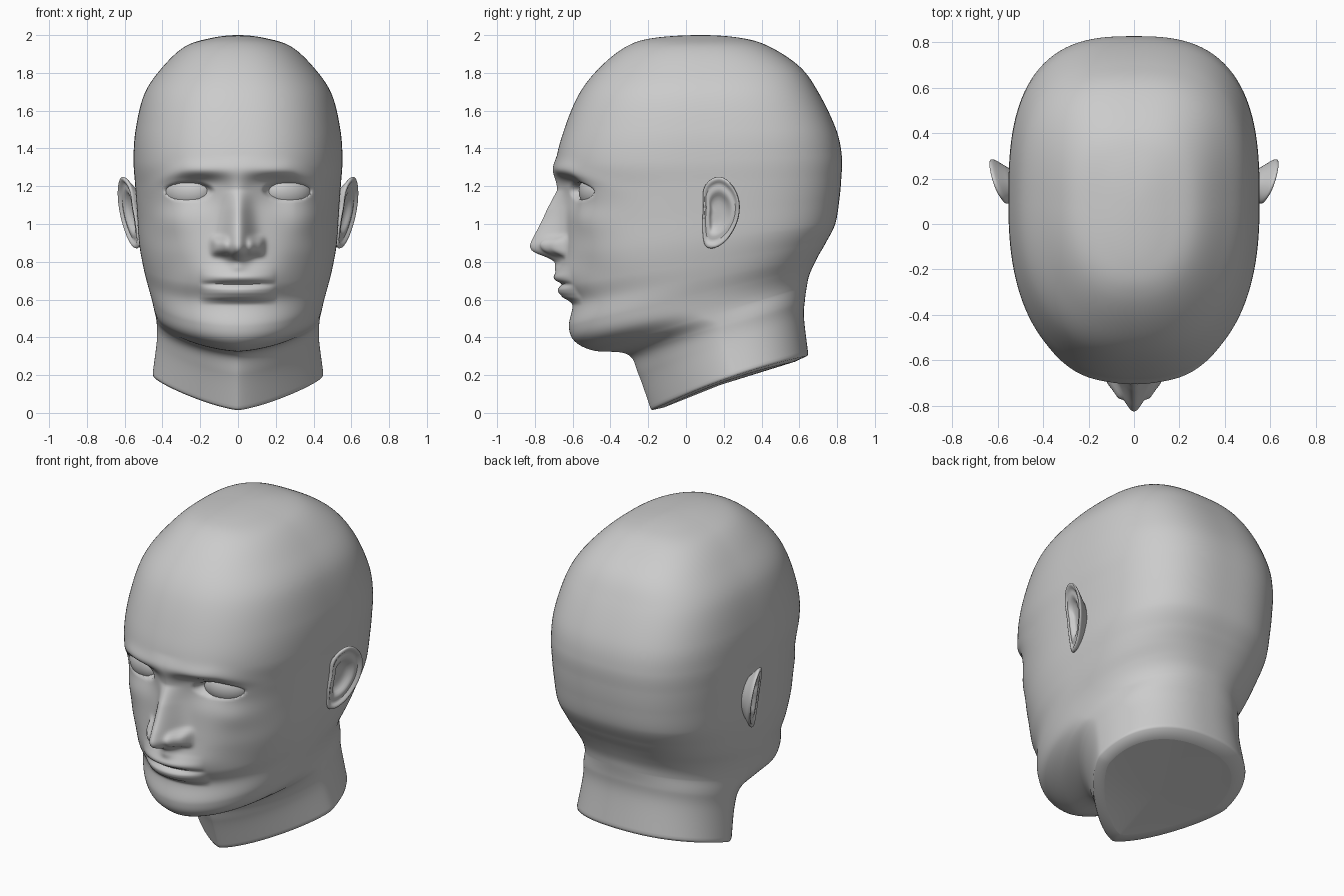
import bpy, bmesh, math
from mathutils import Matrix, Vector

if "Cube" in bpy.data.objects:
    bpy.data.objects.remove(bpy.data.objects["Cube"])

# ---------- helpers ----------
def catmull(p0, p1, p2, p3, t):
    return [0.5 * (2 * b + (c - a) * t + (2 * a - 5 * b + 4 * c - d) * t * t
                   + (3 * b - a - 3 * c + d) * t ** 3)
            for a, b, c, d in zip(p0, p1, p2, p3)]

def clamp(v):
    return max(0.0, min(1.0, v))

def smooth(v):
    v = clamp(v)
    return v * v * (3 - 2 * v)

def table(pts, z):
    """Linear lookup in a list of (z, value), z descending."""
    if z >= pts[0][0]:
        return pts[0][1]
    for (z0, v0), (z1, v1) in zip(pts, pts[1:]):
        if z >= z1:
            return v0 + (v1 - v0) * (z0 - z) / (z0 - z1)
    return pts[-1][1]

def bump(u, v, power=2):
    return math.exp(-abs(u) ** power - abs(v) ** power)

def finish(bm, name, angle=60):
    bmesh.ops.recalc_face_normals(bm, faces=bm.faces)
    mesh = bpy.data.meshes.new(name)
    bm.to_mesh(mesh)
    bm.free()
    ob = bpy.data.objects.new(name, mesh)
    bpy.context.collection.objects.link(ob)
    bpy.ops.object.select_all(action='DESELECT')
    ob.select_set(True)
    bpy.context.view_layer.objects.active = ob
    bpy.ops.object.shade_smooth_by_angle(angle=math.radians(angle))
    return ob

def skin(bm, rings):
    """Quads between successive closed rings of vertices."""
    for a, b in zip(rings, rings[1:]):
        n = len(a)
        for k in range(n):
            bm.faces.new((a[k], a[(k + 1) % n], b[(k + 1) % n], b[k]))

def fan(bm, ring, co):
    c = bm.verts.new(co)
    for k in range(len(ring)):
        bm.faces.new((ring[k], ring[(k + 1) % len(ring)], c))

# ---------- face relief (forward offset at x, z) ----------
RIDGE = [(1.36, 0), (1.30, .012), (1.24, .02), (1.18, .026), (1.08, .095), (1.0, .137),
         (.94, .168), (.89, .187), (.865, .18), (.845, .152), (.825, .085), (.80, .035),
         (.77, .022), (.74, 0)]
RIDGE_W = [(1.3, .09), (1.2, .058), (1.1, .06), (1.0, .068), (.89, .075), (.82, .06), (.77, .045)]
LIPS = [(.78, 0), (.75, .01), (.72, .028), (.70, .024), (.688, 0), (.68, -.007), (.672, .01),
        (.655, .035), (.635, .045), (.61, .04), (.595, .018), (.575, 0)]

def relief(x, z):
    x = abs(x)
    # nose ridge and wings
    d = table(RIDGE, z) * math.exp(-(x / table(RIDGE_W, z)) ** 2)
    d += .06 * bump((x - .095) / .042, (z - .882) / .045, 4)
    # brow and eye socket with lids
    brow = 1.285 - .9 * max(0, x - .26) ** 1.5
    d += .018 * bump((x - .22) / .2, (z - brow) / .045)
    dz = z - (1.18 - .3 * max(0, x - .3))
    d -= .065 * math.exp(-((x - .21) / .125) ** 2 - (abs(dz) / (.075 if dz > 0 else .1)) ** (4 if dz > 0 else 2))
    e = ((x - .26) / .13) ** 2 + ((z - 1.175) / .045) ** 2
    d += .018 * math.exp(-e / 3) - .045 * smooth((1.05 - e) / .4)
    # cheeks
    d += .02 * bump((x - .36) / .1, (z - 1.02) / .08)
    d -= .012 * bump((x - .34) / .1, (z - .76) / .1)
    # mouth
    d += .03 * bump(x / .2, (z - .73) / .08)
    d += table(LIPS, z) * max(0, 1 - (x / .2) ** 2) ** .7
    return d

# ---------- head and neck: tilted rings ----------
# front z, front y, back z, back y, half width, roundness of front half
ROWS = [
    (1.985, .33, 1.985, -.17, -.14, 2.2),
    (2.00, .08, 2.00, .08, 0, 2.2),
    (1.985, -.17, 1.985, .29, .14, 2.2),
    (1.94, -.315, 1.94, .44, .28, 2.25),
    (1.83, -.455, 1.83, .605, .40, 2.3),
    (1.69, -.565, 1.69, .705, .495, 2.35),
    (1.50, -.645, 1.50, .795, .542, 2.4),
    (1.32, -.688, 1.36, .825, .553, 2.4),
    (1.18, -.655, 1.24, .822, .545, 2.4),
    (1.00, -.635, 1.13, .812, .535, 2.4),
    (.82, -.645, 1.00, .79, .525, 2.3),
    (.68, -.64, .90, .74, .505, 2.15),
    (.58, -.60, .83, .70, .485, 2.1),
    (.46, -.62, .77, .67, .46, 2.05),
    (.38, -.59, .72, .65, .445, 1.95),
    (.33, -.49, .67, .64, .435, 1.6),
    (.31, -.31, .60, .63, .43, 1.5),
    (.20, -.25, .50, .625, .43, 1.4),
    (.00, -.18, .29, .65, .455, 1.35),
]
ROWS.append(tuple(2 * a - b for a, b in zip(ROWS[-1], ROWS[-2])))
SEG, STEP = 240, 16

def head_ring(bm, i, t):
    zf, yf, zb, yb, w, nf = catmull(*ROWS[i - 1:i + 3], t)
    g = i + t
    nb = 2.8 - .5 * clamp((g - 10) / 5)
    bow = .03 * clamp((g - 16) / 2)
    yc = yf + .52 * (yb - yf)
    ring = []
    for k in range(SEG):
        u = 2 * math.pi * k / SEG
        a = u - .6 * math.sin(u)          # more points on the face
        s, c = math.sin(a), math.cos(a)
        n, depth = (nf, yc - yf) if c > 0 else (nb, yb - yc)
        r = ((abs(s) / w) ** n + (abs(c) / depth) ** n) ** (-1 / n)
        x, y = s * r, yc - c * r
        f = clamp((y - yf) / (yb - yf))
        z = zf + (zb - zf) * f + bow * 4 * f * (1 - f)
        if y < -.2 and .5 < z < 1.5:
            y -= relief(x, z) * smooth((-.2 - y) / .2)
        ring.append(bm.verts.new((x, y, z)))
    return ring

bm = bmesh.new()
rings = []
for i in range(1, 18):
    rings += [head_ring(bm, i, j / STEP) for j in range(1 if i == 1 else 0, STEP)]
rings.append(head_ring(bm, 17, 1))
skin(bm, rings)
fan(bm, rings[0], (0, .08, 2.0))
fan(bm, rings[-1], (0, .22, .17))
head = finish(bm, "head")
mod = head.modifiers.new("soften", 'SMOOTH')
mod.factor, mod.iterations = .5, 3

# ---------- eyes ----------
bm = bmesh.new()
bmesh.ops.create_uvsphere(bm, u_segments=32, v_segments=20, radius=1,
    matrix=Matrix.Translation((.262, -.472, 1.175)) @ Matrix.Rotation(.35, 4, 'Z')
    @ Matrix.Diagonal((.135, .09, .1, 1)))
finish(bm, "eyes").modifiers.new("mirror", 'MIRROR')

# ---------- ears ----------
OUTLINE = [(.09, 1.18), (.127, 1.237), (.19, 1.252), (.254, 1.2), (.286, 1.114), (.275, 1.013),
           (.222, .918), (.153, .87), (.098, .886), (.085, .997), (.09, 1.09)]
# scale about the ear centre, outward offset
SECTION = [(.5, -.08), (.72, -.035), (.93, -.008), (1.0, .006), (.96, .019), (.87, .018),
           (.79, -.002), (.66, .008), (.54, .002), (.42, -.022), (.2, -.026)]
n = len(OUTLINE)
curve = [catmull(*(OUTLINE[(k + o) % n] for o in (-1, 0, 1, 2)), j / 5)
         for k in range(n) for j in range(5)]

def ear_point(y, z, s, h):
    y, z = .17 + (y - .17) * s, 1.06 + (z - 1.06) * s
    lift = clamp(.4 + (y - .08) / .1) if h > 0 else 1
    return Vector((.545 + .35 * (y - .1) + .15 * (z - 1.05) + h * lift, y, z))

bm = bmesh.new()
rings = [[bm.verts.new(ear_point(y, z, s, h)) for y, z in curve] for s, h in SECTION]
skin(bm, rings)
fan(bm, rings[-1], ear_point(.17, 1.06, 0, -.026))
bm.faces.new(rings[0])
ears = finish(bm, "ears", 80)
ears.modifiers.new("mirror", 'MIRROR')
ears.modifiers.new("round", 'SUBSURF').levels = 1
ears.modifiers["round"].render_levels = 1
